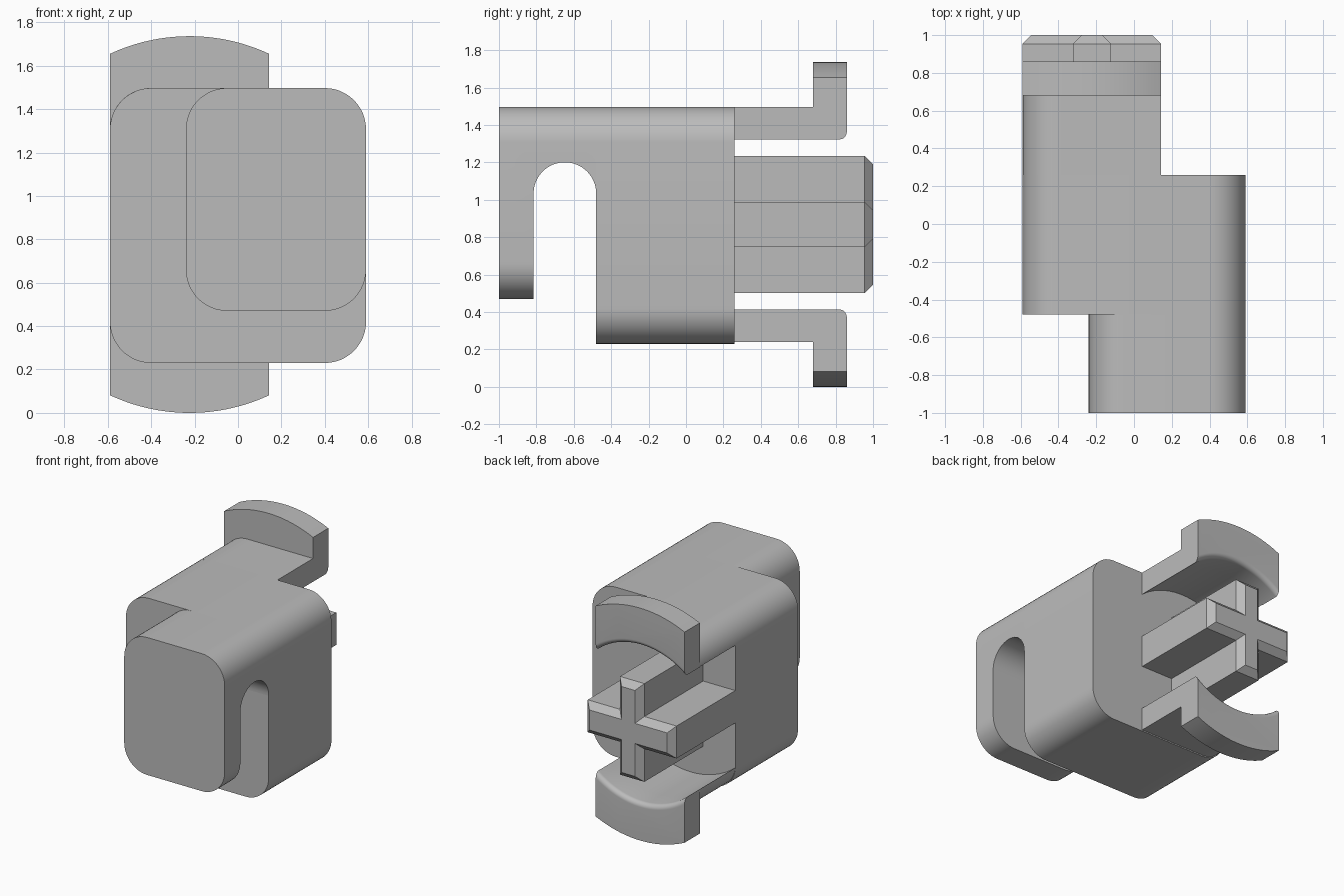
import bpy, bmesh, math

cube = bpy.data.objects.get("Cube")
if cube:
    bpy.data.objects.remove(cube, do_unlink=True)

grey = bpy.data.materials.new("plain grey")
grey.use_nodes = True
COLOUR = (0.5, 0.5, 0.5, 1)
grey.diffuse_color = COLOUR
grey.node_tree.nodes["Principled BSDF"].inputs["Base Color"].default_value = COLOUR

SIDE, TOP, BOTTOM, CORNER = 0.59, 1.497, 0.23, 0.19
BACK, STEP = 0.26, -0.48
ARM_X, MID_Z, HALF = -0.223, 0.868, 0.367     # axis shared by hooks and cross
INNER, OUTER = 0.585, 0.868


def loft(name, sections):
    """Skin a list of equal-length point loops and cap both ends."""
    bm = bmesh.new()
    loops = [[bm.verts.new(p) for p in s] for s in sections]
    n = len(loops[0])
    for a, b in zip(loops, loops[1:]):
        for i in range(n):
            j = (i + 1) % n
            bm.faces.new((a[i], a[j], b[j], b[i]))
    bm.faces.new(loops[0])
    bm.faces.new(loops[-1])
    bmesh.ops.recalc_face_normals(bm, faces=bm.faces)
    mesh = bpy.data.meshes.new(name)
    bm.to_mesh(mesh)
    bm.free()
    mesh.materials.append(grey)
    obj = bpy.data.objects.new(name, mesh)
    bpy.context.collection.objects.link(obj)
    return obj


def at_y(outline, y):
    return [(x, y, z) for x, z in outline]


def activate(obj):
    bpy.ops.object.select_all(action='DESELECT')
    obj.select_set(True)
    bpy.context.view_layer.objects.active = obj


def rounded(x0, x1, z0, z1, r, steps=12):
    centres = ((x1 - r, z1 - r), (x0 + r, z1 - r), (x0 + r, z0 + r), (x1 - r, z0 + r))
    points = []
    for k, (cx, cz) in enumerate(centres):
        for i in range(steps + 1):
            a = math.pi / 2 * (k + i / steps)
            points.append((cx + r * math.cos(a), cz + r * math.sin(a)))
    return points


def arc_z(x, radius):
    return MID_Z + math.sqrt(radius ** 2 - (x - ARM_X) ** 2)


def body_z(x):
    """Height of the body's upper outline at x."""
    d = max(0, -SIDE + CORNER - x)
    return TOP - CORNER + math.sqrt(CORNER ** 2 - d ** 2)


def band(x0, x1, upper, lower, side, steps=40):
    """Outline between two curves, flipped about the axis for the lower hook."""
    xs = [x0 + (x1 - x0) * (i / steps) ** 2 for i in range(steps + 1)]
    pts = [(x, upper(x)) for x in xs] + [(x, lower(x)) for x in reversed(xs)]
    return [(x, MID_Z + side * (z - MID_Z)) for x, z in pts]


def cross(length, width):
    """Plus-shaped outline."""
    w, h = width, width + 0.02
    quarter = [(w, length), (w, h), (length, h)]
    pts = quarter + [(x, -z) for x, z in reversed(quarter)]
    pts += [(-x, -z) for x, z in quarter] + [(-x, z) for x, z in reversed(quarter)]
    return [(ARM_X + x, MID_Z + z) for x, z in pts]


parts = []

# main block
block = rounded(-SIDE, SIDE, BOTTOM, TOP, CORNER)
parts.append(loft("main_block", [at_y(block, STEP), at_y(block, BACK)]))

# front plate with its bridge, arched slot cut through sideways
plate = rounded(-0.24, SIDE, 0.47, TOP, CORNER)
front = loft("front_plate", [at_y(plate, -1), at_y(plate, STEP)])
slot_r, slot_z = 0.1675, 1.033
slot_y = STEP - slot_r
arch = [(slot_y + slot_r * math.cos(math.pi * i / 32), slot_z + slot_r * math.sin(math.pi * i / 32))
        for i in range(33)]
arch += [(slot_y - slot_r, 0.1), (STEP + 0.1, 0.1), (STEP + 0.1, slot_z)]
cutter = loft("slot_cutter", [[(x, y, z) for y, z in arch] for x in (-1, 1)])
cutter.hide_render = True
cut = front.modifiers.new("slot", 'BOOLEAN')
cut.operation, cut.solver, cut.object = 'DIFFERENCE', 'EXACT', cutter
activate(front)
bpy.ops.object.modifier_apply(modifier=cut.name)
bpy.data.objects.remove(cutter, do_unlink=True)
parts.append(front)

# upper and lower clip hooks
LIP, END, FILLET = 0.68, 0.86, 0.035
for label, side in (("upper", 1), ("lower", -1)):
    arm = band(-0.588, ARM_X + HALF, body_z, lambda x: arc_z(x, INNER), side)
    parts.append(loft(label + "_hook_arm", [at_y(arm, BACK), at_y(arm, LIP)]))
    sections = []
    for i in range(-1, 9):
        a = math.pi / 2 * max(i, 0) / 8
        y = LIP if i < 0 else END - FILLET + FILLET * math.sin(a)
        r = INNER + FILLET * (1 - math.cos(a))
        lip = band(ARM_X - HALF, ARM_X + HALF, lambda x: arc_z(x, OUTER),
                   lambda x: arc_z(x, r), side)
        sections.append(at_y(lip, y))
    parts.append(loft(label + "_hook_lip", sections))

# cross-shaped axle with a chamfered end
CHAMFER = 0.046
parts.append(loft("cross_axle", [
    at_y(cross(HALF, 0.101), BACK),
    at_y(cross(HALF, 0.101), 1 - CHAMFER),
    at_y(cross(HALF - CHAMFER, 0.101 - CHAMFER), 1)]))

# soft curves, crisp edges
for obj in parts:
    activate(obj)
    bpy.ops.object.shade_smooth_by_angle(angle=math.radians(30))
